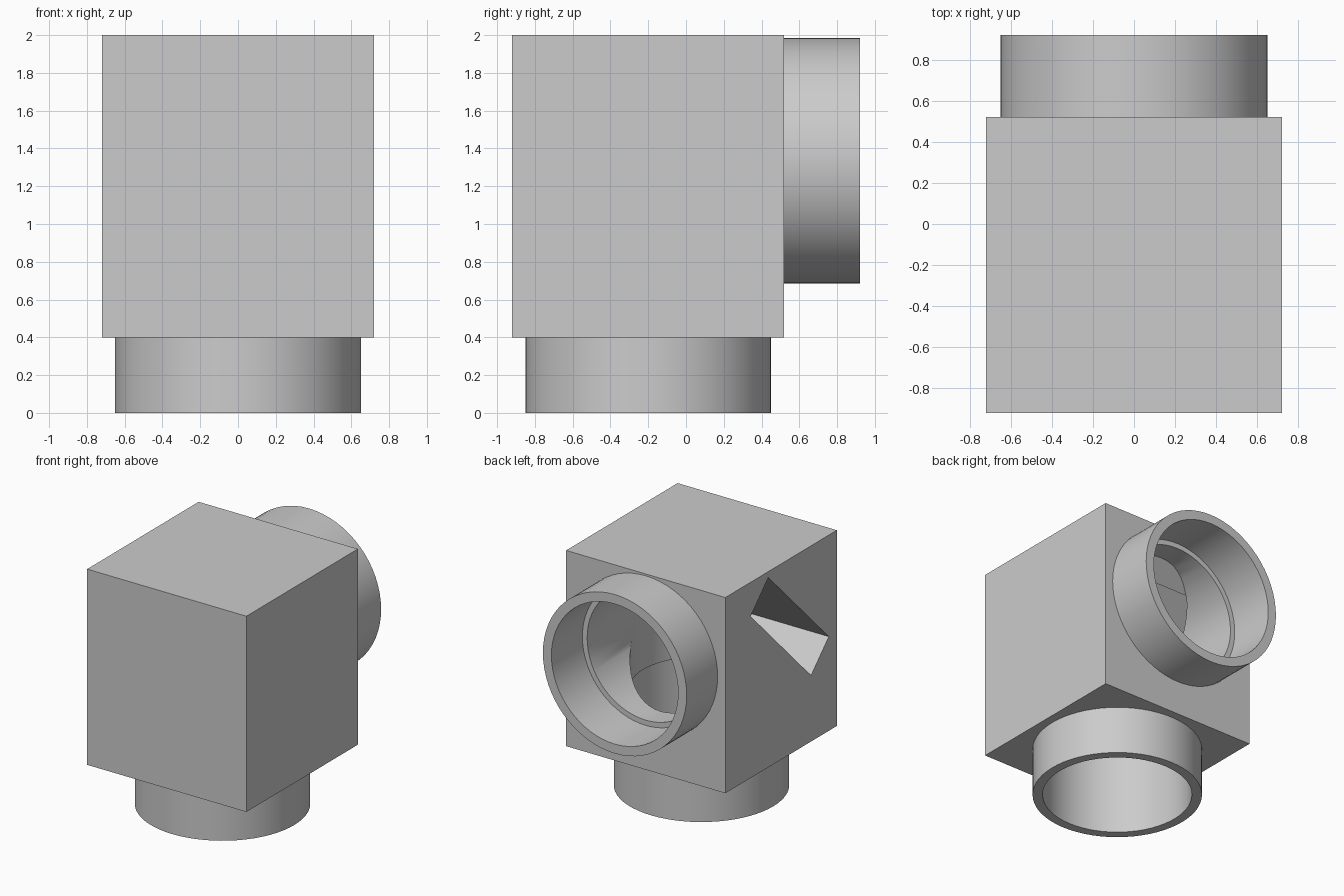
import bpy, bmesh, math
from mathutils import Matrix, Vector

cube = bpy.data.objects.get("Cube")
if cube:
    bpy.data.objects.remove(cube, do_unlink=True)

# One plain grey material
grey = bpy.data.materials.new("light_grey")
grey.use_nodes = True
colour = (0.6, 0.6, 0.6, 1)
grey.diffuse_color = colour
grey.node_tree.nodes["Principled BSDF"].inputs["Base Color"].default_value = colour

AXIS_Y, AXIS_Z = -0.2, 1.335        # where the two pipe axes meet
CORNER = Vector((0, AXIS_Y, AXIS_Z))
MITRE = Vector((0, -1, 1)).normalized()
OUTER, SOCKET, BORE = 0.65, 0.573, 0.53


def finish(name, bm):
    mesh = bpy.data.meshes.new(name)
    bmesh.ops.recalc_face_normals(bm, faces=bm.faces)
    bm.to_mesh(mesh)
    bm.free()
    mesh.materials.append(grey)
    obj = bpy.data.objects.new(name, mesh)
    bpy.context.collection.objects.link(obj)
    return obj


def box(name, centre, size, tilt=0):
    bm = bmesh.new()
    bmesh.ops.create_cube(bm, size=1, matrix=Matrix.Translation(centre)
                          @ Matrix.Rotation(tilt, 4, 'X') @ Matrix.Diagonal((*size, 1)))
    return finish(name, bm)


def pipe(name, axis, radius, start, end, mitred=False):
    """Cylinder on the vertical or horizontal pipe axis, optionally cut at the elbow."""
    bm = bmesh.new()
    middle = (start + end) / 2
    if axis == 'Z':
        place = Matrix.Translation((0, AXIS_Y, middle))
    else:
        place = Matrix.Translation((0, middle, AXIS_Z)) @ Matrix.Rotation(math.pi / 2, 4, 'X')
    bmesh.ops.create_cone(bm, cap_ends=True, segments=64, radius1=radius, radius2=radius,
                          depth=end - start, matrix=place)
    if mitred:
        cut = bmesh.ops.bisect_plane(bm, geom=bm.verts[:] + bm.edges[:] + bm.faces[:],
                                     plane_co=CORNER, plane_no=MITRE, clear_outer=True)
        edges = [e for e in cut["geom_cut"] if isinstance(e, bmesh.types.BMEdge)]
        bmesh.ops.contextual_create(bm, geom=edges)
    return finish(name, bm)


def combine(target, tool, operation):
    tool.hide_render = True
    mod = target.modifiers.new(tool.name, 'BOOLEAN')
    mod.operation, mod.object, mod.solver = operation, tool, 'EXACT'
    bpy.context.view_layer.objects.active = target
    bpy.ops.object.modifier_apply(modifier=mod.name)
    bpy.data.objects.remove(tool, do_unlink=True)


# Block with a round collar on the bottom and on the back
housing = box("elbow_housing", (0, -0.2, 1.2), (1.44, 1.44, 1.6))
combine(housing, pipe("bottom_collar", 'Z', OUTER, 0, 0.5), 'UNION')
combine(housing, pipe("back_collar", 'Y', OUTER, 0.42, 0.92), 'UNION')

# Mitred bores meeting at the elbow
combine(housing, pipe("bottom_bore", 'Z', BORE, 0.1, 2.5, True), 'DIFFERENCE')
combine(housing, pipe("back_bore", 'Y', BORE, -1.5, 0.8, True), 'DIFFERENCE')

# Wider sockets that leave a small ledge
combine(housing, pipe("bottom_socket", 'Z', SOCKET, -0.2, 0.8), 'DIFFERENCE')
combine(housing, pipe("back_socket", 'Y', SOCKET, 0.52, 1.2), 'DIFFERENCE')

# Diagonal slot entering from the right side, resting on the mitre plane
slot_centre = CORNER + MITRE * 0.157 + Vector((-0.2, 0, 0))
combine(housing, box("plate_slot", slot_centre, (1.5, 1.105, 0.324), math.pi / 4), 'DIFFERENCE')

# Smooth round walls, crisp edges
bpy.ops.object.select_all(action='DESELECT')
housing.select_set(True)
bpy.context.view_layer.objects.active = housing
bpy.ops.object.shade_smooth_by_angle(angle=math.radians(30))
